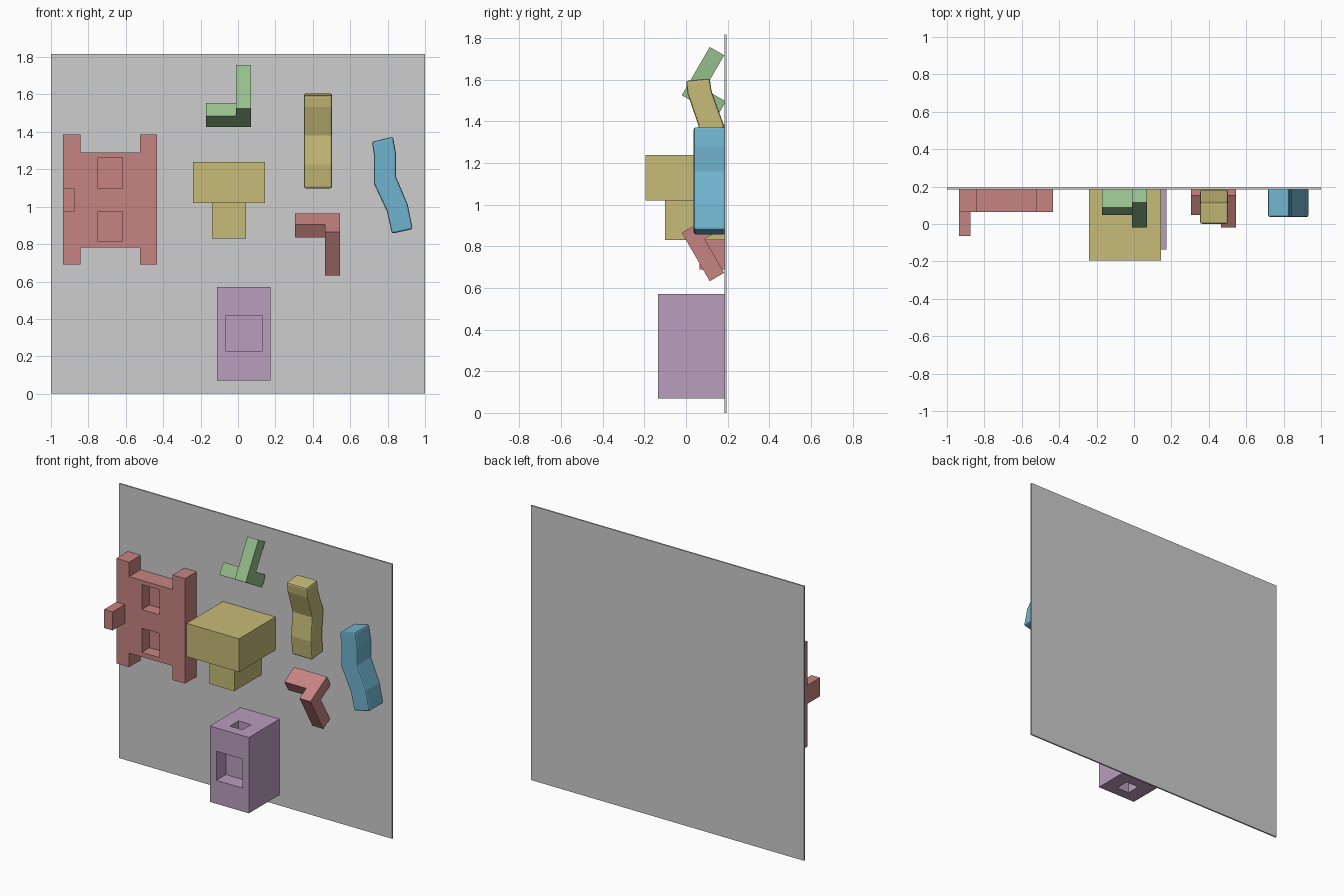
import bpy, bmesh, math

if "Cube" in bpy.data.objects:
    bpy.data.objects.remove(bpy.data.objects["Cube"])


def material(name, r, g, b):
    m = bpy.data.materials.new(name)
    lin = [(c / 255 / 12.92) if c < 11 else ((c / 255 + 0.055) / 1.055) ** 2.4 for c in (r, g, b)]
    m.diffuse_color = (*lin, 1)
    m.use_nodes = True
    m.node_tree.nodes["Principled BSDF"].inputs["Base Color"].default_value = m.diffuse_color
    return m


GREY = material("panel_grey", 205, 205, 205)
RED = material("dusty_red", 198, 132, 130)
YELLOW = material("mustard", 198, 187, 120)
GREEN = material("sage_green", 150, 190, 140)
BLUE = material("sea_blue", 112, 180, 207)
PURPLE = material("mauve", 186, 157, 190)


def prism(name, pts, lo, hi, axis, mat, bevel=0):
    """Extrude a profile: (y, z) points along x, or (x, z) points along y."""
    place = (lambda p, d: (d, p[0], p[1])) if axis == 'x' else (lambda p, d: (p[0], d, p[1]))
    bm = bmesh.new()
    face = bm.faces.new([bm.verts.new(place(p, lo)) for p in pts])
    ext = bmesh.ops.extrude_face_region(bm, geom=[face])
    for v in ext["geom"]:
        if isinstance(v, bmesh.types.BMVert):
            v.co[0 if axis == 'x' else 1] = hi
    bmesh.ops.recalc_face_normals(bm, faces=bm.faces)
    me = bpy.data.meshes.new(name)
    bm.to_mesh(me)
    bm.free()
    ob = bpy.data.objects.new(name, me)
    bpy.context.collection.objects.link(ob)
    me.materials.append(mat)
    if bevel:
        mod = ob.modifiers.new("soft_edges", 'BEVEL')
        mod.width, mod.segments, mod.angle_limit = bevel, 2, math.radians(50)
    return ob


def box(name, x0, x1, y0, y1, z0, z1, mat):
    return prism(name, [(x0, z0), (x1, z0), (x1, z1), (x0, z1)], y0, y1, 'y', mat)


def cut(ob, *bounds):
    """Cut a rectangular pocket, then remove the cutter."""
    cutter = box("cutter", *bounds, ob.data.materials[0])
    cutter.hide_render = True
    mod = ob.modifiers.new("pocket", 'BOOLEAN')
    mod.operation, mod.solver, mod.object = 'DIFFERENCE', 'EXACT', cutter
    bpy.context.view_layer.objects.active = ob
    bpy.ops.object.modifier_apply(modifier=mod.name)
    bpy.data.objects.remove(cutter)


B = 0.19  # back of the holds, just inside the panel

# Backing panel
box("wall_panel", -1, 1, 0.185, 0.195, 0, 1.817, GREY)

# Large red H-shaped hold with two pockets and a side peg
xa, xb, xc, xd = -0.936, -0.842, -0.524, -0.433
za, zb, zc, zd = 0.69, 0.783, 1.289, 1.385
frame = prism("frame_hold", [(xa, za), (xb, za), (xb, zb), (xc, zb), (xc, za), (xd, za),
                             (xd, zd), (xc, zd), (xc, zc), (xb, zc), (xb, zd), (xa, zd)],
              0.064, B, 'y', RED)
for z0, z1 in ((0.813, 0.973), (1.096, 1.262)):
    cut(frame, -0.749, -0.618, -0.1, 0.144, z0, z1)
box("frame_peg", xa, -0.874, -0.064, 0.066, 0.973, 1.096, RED)

# Yellow stepped block
box("block_cap", -0.24, 0.144, -0.195, B, 1.02, 1.24, YELLOW)
box("block_stem", -0.139, 0.043, -0.1, B, 0.83, 1.02, YELLOW)

# Purple block with pockets in front, top and bottom
tower = box("pocket_block", -0.112, 0.174, -0.135, B, 0.07, 0.572, PURPLE)
cut(tower, -0.064, 0.128, -0.3, -0.035, 0.225, 0.417)
for z0, z1 in ((0.492, 0.7), (-0.1, 0.15)):
    cut(tower, -0.012, 0.08, -0.068, 0.024, z0, z1)


# Angled corner brackets: one points up, one points down
def bracket(name, x_left, z_corner, up, mat):
    c, s = math.cos(math.radians(30)), 0.5

    def pt(a, b):
        return (-0.02 + c * a + s * b, z_corner + up * (c * b - s * a))

    t, arm, foot = 0.08, 0.268, 0.198
    prism(name + "_arm", [pt(0, 0), pt(foot, 0), pt(foot, t), pt(t, t), pt(t, arm), pt(0, arm)],
          x_left + 0.16, x_left + 0.24, 'x', mat)
    prism(name + "_foot", [pt(t, 0), pt(foot, 0), pt(foot, t), pt(t, t)],
          x_left, x_left + 0.16, 'x', mat)


bracket("upper_bracket", -0.17, 1.526, 1, GREEN)
bracket("lower_bracket", 0.305, 0.865, -1, RED)

# Bent bars, front edge downwards then back edge upwards
prism("bent_bar_yellow", [(0, 1.595), (0.008, 1.532), (0.06, 1.38), (0.044, 1.225), (0.058, 1.097),
                          (0.175, 1.11), (0.165, 1.235), (0.181, 1.385), (0.123, 1.545), (0.114, 1.607)],
      0.353, 0.503, 'x', YELLOW, 0.01)
prism("bent_bar_blue", [(0.716, 1.347), (0.728, 1.27), (0.727, 1.123), (0.797, 0.973), (0.823, 0.856),
                        (0.934, 0.88), (0.908, 1.01), (0.845, 1.16), (0.845, 1.28), (0.829, 1.374)],
      0.037, B, 'y', BLUE, 0.01)
